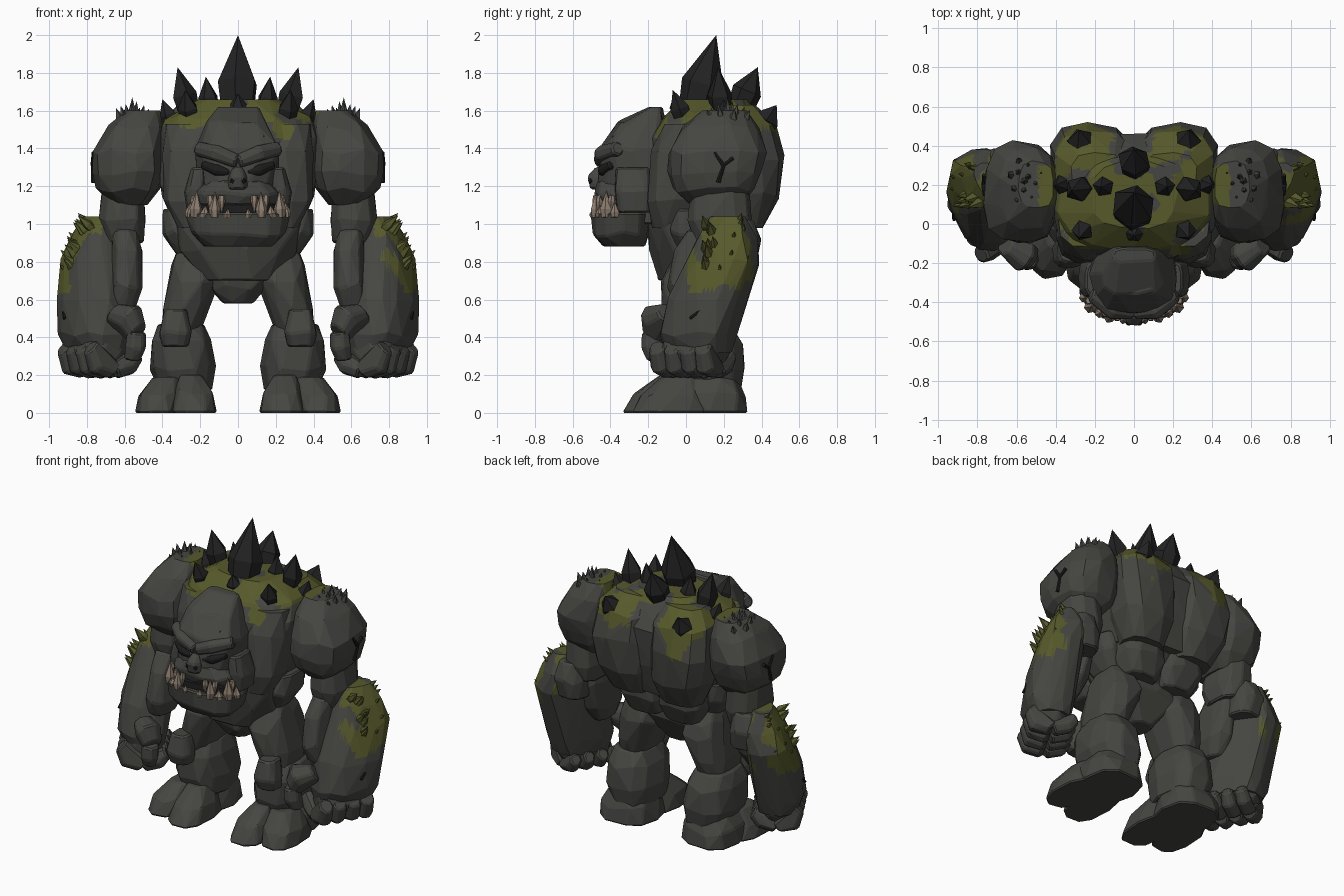
import bpy, bmesh, math, random
from mathutils import Vector, Matrix, noise

if "Cube" in bpy.data.objects:
    bpy.data.objects.remove(bpy.data.objects["Cube"])


def material(name, r, g, b):
    m = bpy.data.materials.new(name)
    m.use_nodes = True
    m.diffuse_color = (r, g, b, 1)
    bsdf = m.node_tree.nodes["Principled BSDF"]
    bsdf.inputs["Base Color"].default_value = (r, g, b, 1)
    bsdf.inputs["Roughness"].default_value = 0.9
    return m


ROCK = material("grey_rock", .06, .06, .054)
MOSS = material("olive_moss", .095, .1, .024)
CRYSTAL = material("black_crystal", .016, .016, .017)
TOOTH = material("bone", .27, .21, .16)
DARK = material("dark_crevice", .012, .012, .012)
ARM_TURN = math.radians(-30)


def hull(name, pts, mat, bevel=.009, moss=None):
    """Faceted convex block; moss is a rule that picks the overgrown faces."""
    bm = bmesh.new()
    for p in pts:
        bm.verts.new(p)
    bmesh.ops.convex_hull(bm, input=bm.verts)
    bmesh.ops.delete(bm, geom=[v for v in bm.verts if not v.link_faces], context='VERTS')
    if moss:
        bmesh.ops.subdivide_edges(bm, edges=bm.edges, cuts=4, use_grid_fill=True)
        bmesh.ops.triangulate(bm, faces=bm.faces)
        for f in bm.faces:
            f.material_index = int(moss(f.calc_center_median()))
    else:
        bmesh.ops.dissolve_limit(bm, angle_limit=math.radians(9), verts=bm.verts, edges=bm.edges)
    bmesh.ops.recalc_face_normals(bm, faces=bm.faces)
    me = bpy.data.meshes.new(name)
    bm.to_mesh(me)
    bm.free()
    me.materials.append(mat)
    if moss:
        me.materials.append(MOSS)
    ob = bpy.data.objects.new(name, me)
    bpy.context.collection.objects.link(ob)
    if bevel and not moss:
        mod = ob.modifiers.new("worn_edges", 'BEVEL')
        mod.width = bevel
        mod.segments = 1
        mod.limit_method = 'ANGLE'
        mod.angle_limit = math.radians(25)


def place(name, pts, mat, pair, **kw):
    """One block, or a mirrored left and right pair."""
    if not pair:
        hull(name, pts, mat, **kw)
        return
    for side, s in (("left_", 1), ("right_", -1)):
        hull(side + name, [Vector((p.x * s, p.y, p.z)) for p in pts], mat, **kw)


def rock(name, rings, pair=True, n=10, mat=ROCK, turn=0, **kw):
    """Boulder from level rings (x, y, z, rx, ry) with chipped corners."""
    rnd = random.Random(name)
    spin = Matrix.Rotation(turn, 3, 'Z')
    pts = []
    for i, (x, y, z, rx, ry) in enumerate(rings):
        off = rnd.random()
        for k in range(n):
            a = math.tau * (k + off) / n
            c, s = math.cos(a), math.sin(a)
            j = 1.04 - .08 * rnd.random()
            dz = rnd.uniform(-.018, .018) if 0 < i < len(rings) - 1 else 0
            pts.append(Vector((x, y, z + dz)) + spin @ Vector((
                rx * j * math.copysign(abs(c) ** .75, c), ry * j * math.copysign(abs(s) ** .75, s), 0)))
    place(name, pts, mat, pair, **kw)


def limb(name, path, pair=True, n=6, mat=ROCK, **kw):
    """Block along a path of (x, y, z, r); r = 0 makes a point."""
    rnd = random.Random(name)
    a, b = Vector(path[0][:3]), Vector(path[-1][:3])
    q = (b - a).to_track_quat('Z', 'Y')
    off = rnd.random()
    pts = []
    for x, y, z, r in path:
        for k in range(n if r else 1):
            t = math.tau * (k + off) / n
            j = r * rnd.uniform(.92, 1.06)
            pts.append(Vector((x, y, z)) + q @ Vector((math.cos(t) * j, math.sin(t) * j, 0)))
    place(name, pts, mat, pair, **kw)


def spike(name, base, tip, r, pair=True, mat=CRYSTAL, n=6, waist=.42):
    a, b = Vector(base), Vector(tip)
    limb(name, [(*a, r * .8), (*a.lerp(b, waist), r), (*b, 0)], pair, n, mat, bevel=0)


# Torso
def back_moss(c):
    x = abs(c.x)
    drip = .16 * math.exp(-((x - .26) / .1) ** 2) if c.y > .3 else .07 * math.exp(-((x - .27) / .09) ** 2)
    bare = (x < .1 and c.y > .37) or noise.noise(c * 7 + Vector((3, 1, 5))) > .27 or x > .4
    return not bare and c.z + drip + .1 * noise.noise(c * 6) > 1.53


rock("chest", [(0, .1, 1.0, .33, .28), (0, .12, 1.2, .41, .32), (0, .14, 1.45, .43, .32),
               (0, .14, 1.56, .38, .27), (0, .15, 1.66, .22, .17)], False, 14, moss=back_moss)
rock("back_block", [(.19, .3, .98, .14, .11), (.21, .32, 1.15, .2, .17), (.22, .33, 1.35, .21, .19),
                    (.21, .3, 1.52, .2, .18), (.18, .26, 1.63, .14, .11)], moss=back_moss)
rock("breast", [(.18, -.08, .98, .14, .1), (.21, -.06, 1.12, .19, .15), (.22, -.02, 1.38, .19, .16),
                (.22, .02, 1.53, .17, .14)], moss=back_moss)
rock("belly", [(0, 0, .7, .19, .15), (0, .02, .85, .31, .21), (0, .06, 1.0, .36, .27),
               (0, .08, 1.1, .34, .27)], False)
rock("lower_back", [(.14, .2, .8, .12, .1), (.15, .22, .92, .16, .14), (.16, .24, 1.05, .16, .12)])
rock("pelvis", [(0, .03, .58, .08, .09), (0, .03, .66, .15, .14), (0, .05, .76, .23, .18),
                (0, .06, .84, .22, .17)], False)
rock("side_block", [(.25, .06, .84, .08, .1), (.3, .06, .95, .1, .15), (.31, .08, 1.08, .09, .14)])

# Head
rock("skull", [(0, -.22, 1.0, .2, .18), (0, -.26, 1.2, .22, .2), (0, -.27, 1.4, .225, .19),
               (0, -.24, 1.53, .17, .13), (0, -.16, 1.62, .11, .04)], False, 12)
rock("forehead_plate", [(0, -.3, 1.38, .15, .16), (0, -.29, 1.46, .16, .14), (0, -.26, 1.54, .12, .1)], False)
rock("muzzle", [(0, -.31, 1.1, .22, .15), (0, -.33, 1.16, .23, .155), (0, -.33, 1.23, .16, .14)], False, 12)
rock("jaw", [(0, -.33, .88, .18, .11), (0, -.34, .95, .25, .15), (0, -.34, 1.06, .28, .16)], False, 12)
rock("mouth_gap", [(0, -.33, 1.04, .23, .145), (0, -.33, 1.11, .22, .14)], False, 12, DARK)
rock("cheek", [(.22, -.27, 1.06, .05, .09), (.225, -.28, 1.18, .06, .1), (.2, -.28, 1.3, .05, .09)])
limb("brow", [(.0, -.455, 1.33, .04), (.11, -.44, 1.375, .05), (.22, -.36, 1.4, .04)])
limb("eye_socket", [(.045, -.45, 1.27, .018), (.11, -.437, 1.285, .036), (.19, -.39, 1.315, .025)], mat=DARK)
limb("nose", [(0, -.45, 1.3, .03), (0, -.47, 1.25, .055), (0, -.46, 1.18, .055)], False)
limb("nostril", [(.026, -.508, 1.235, .012), (.034, -.503, 1.22, .012)], mat=DARK, bevel=0)

# Teeth around the jaw rim: angle from the front, tip height, thickness
for i, (deg, top, r) in enumerate([(12, 1.085, .02), (28, 1.17, .03), (42, 1.1, .026),
                                   (58, 1.18, .034), (76, 1.12, .026)]):
    a = math.radians(deg)
    x, y = .265 * math.sin(a), -.34 - .155 * math.cos(a)
    spike(f"lower_tooth_{i}", (x, y, 1.035), (x * .97, y, top), r, mat=TOOTH, waist=.3)
for i, deg in enumerate((20, 36, 68)):
    a = math.radians(deg)
    x, y = .25 * math.sin(a), -.335 - .15 * math.cos(a)
    spike(f"upper_tooth_{i}", (x, y, 1.15), (x, y - .01, 1.05), .02, mat=TOOTH, waist=.3)


# Shoulders and arms
def shoulder_moss(c):
    return abs(c.x) < .49 and abs(c.y - .2) < .1 and c.z + .05 * noise.noise(c * 9) > 1.54


def arm_moss(c):
    wave = .1 * noise.noise(c * 8)
    return abs(c.x) > .72 and abs(c.y - .21) < .15 + wave and abs(c.z - .87) < .2 + wave


rock("shoulder", [(.57, .16, 1.1, .09, .14), (.58, .15, 1.18, .17, .22), (.58, .15, 1.27, .19, .25),
                  (.58, .16, 1.38, .19, .26), (.54, .18, 1.51, .15, .21), (.5, .2, 1.6, .09, .12)],
     n=12, moss=shoulder_moss)
rock("upper_arm", [(.6, .18, .9, .1, .14), (.61, .18, 1.02, .125, .17), (.61, .18, 1.2, .11, .16)])
rock("forearm", [(.75, .07, .32, .13, .18), (.76, .07, .42, .16, .21), (.765, .11, .6, .16, .21),
                 (.77, .2, .8, .15, .19), (.74, .22, .93, .13, .16), (.74, .22, 1.04, .06, .1)],
     n=12, turn=ARM_TURN, moss=arm_moss)
rock("inner_forearm", [(.61, .04, .56, .07, .1), (.59, .06, .68, .09, .16), (.585, .1, .85, .08, .17),
                       (.6, .14, .97, .07, .13)])
rock("elbow", [(.66, .26, .78, .1, .11), (.67, .28, .9, .11, .12), (.66, .26, 1.02, .08, .1)])
rock("palm", [(.74, .04, .24, .11, .15), (.76, .05, .32, .14, .18), (.74, .05, .42, .13, .17)],
     turn=ARM_TURN)

# Curled fingers, set across the turned hand
spin = Matrix.Rotation(ARM_TURN, 3, 'Z')
for i in range(4):
    def knuckle(out, z, r):
        p = Vector((.75, .03, z)) + spin @ Vector((out, -.145 + i * .094, 0))
        return (*p, r)
    limb(f"finger_{i}", [knuckle(.12, .35, .05), knuckle(.08, .25, .06), knuckle(-.02, .22, .055)], n=7)
    limb(f"fingertip_{i}", [knuckle(-.02, .22, .05), knuckle(-.12, .25, .05), knuckle(-.17, .31, .04)], n=7)
limb("thumb", [(.66, -.1, .53, .06), (.57, -.16, .5, .085), (.53, -.17, .42, .065)], n=8)
limb("thumb_tip", [(.54, -.18, .43, .055), (.545, -.18, .35, .06), (.56, -.16, .28, .045)], n=7)

# Legs
rock("thigh", [(.3, .06, .42, .1, .15), (.28, .06, .56, .12, .19), (.23, .07, .7, .14, .2),
               (.24, .08, .8, .11, .16), (.26, .08, .87, .06, .1)])
rock("knee", [(.33, -.13, .35, .07, .07), (.33, -.15, .43, .09, .08), (.33, -.13, .55, .06, .07)])
rock("shin", [(.28, .1, .12, .14, .19), (.29, .1, .24, .175, .22), (.3, .09, .38, .16, .21),
              (.3, .08, .47, .12, .16)])
rock("heel", [(.31, .13, 0, .19, .2), (.31, .13, .1, .18, .19), (.3, .12, .19, .14, .15)])
rock("inner_toe", [(.235, -.13, 0, .125, .21), (.235, -.11, .1, .105, .17), (.25, -.05, .2, .06, .09)])
rock("outer_toe", [(.43, -.09, 0, .12, .2), (.42, -.08, .09, .105, .17), (.38, -.03, .19, .07, .1)])

# Large crystals on the back
spike("main_crystal", (0, .04, 1.56), (0, .16, 2.0), .115, False)
spike("rear_crystal", (0, .27, 1.58), (0, .38, 1.83), .085, False, waist=.5)
spike("front_crystal", (0, -.03, 1.58), (0, -.06, 1.69), .05, False)
for name, base, tip, r in [("inner", (.14, .19, 1.56), (.17, .19, 1.78), .055),
                           ("tall", (.25, .19, 1.54), (.32, .17, 1.83), .07),
                           ("outer", (.34, .2, 1.5), (.4, .2, 1.66), .05),
                           ("chest", (.25, .0, 1.52), (.28, -.07, 1.71), .055),
                           ("blade", (.26, .38, 1.48), (.28, .48, 1.63), .07)]:
    spike(name + "_crystal", base, tip, r, n=5, waist=.5)

# Small spikes on shoulders and forearms
rnd = random.Random(4)
for i in range(13):
    a = i * 2.4
    d = .02 * math.sqrt(i)
    dx, dy = d * math.cos(a), 1.25 * d * math.sin(a)
    spike(f"shoulder_spike_{i}", (.56 + dx, .22 + dy, 1.52), (.56 + dx * 1.6, .22 + dy * 1.5, 1.67 - d), .024,
          mat=ROCK, n=5)
for i in range(16):
    z, y = rnd.uniform(.7, 1.02), rnd.uniform(.1, .31)
    x = .9 - max(0, z - .8) * .42 - abs(y - .2) * .3
    spike(f"forearm_spike_{i}", (x - .04, y, z - .02), (min(x + .05, .945), y + (y - .2) * .4, z + .065), .028,
          mat=MOSS, n=5)

# Cracks in shoulders and arms
for i, (p, q) in enumerate([((.765, .15, 1.38), (.77, .2, 1.31)), ((.77, .2, 1.31), (.765, .17, 1.22)),
                            ((.77, .2, 1.31), (.765, .25, 1.35)), ((.92, .02, .5), (.925, .12, .58))]):
    limb(f"crack_{i}", [(*p, .009), (*q, .012)], mat=DARK, bevel=0)
